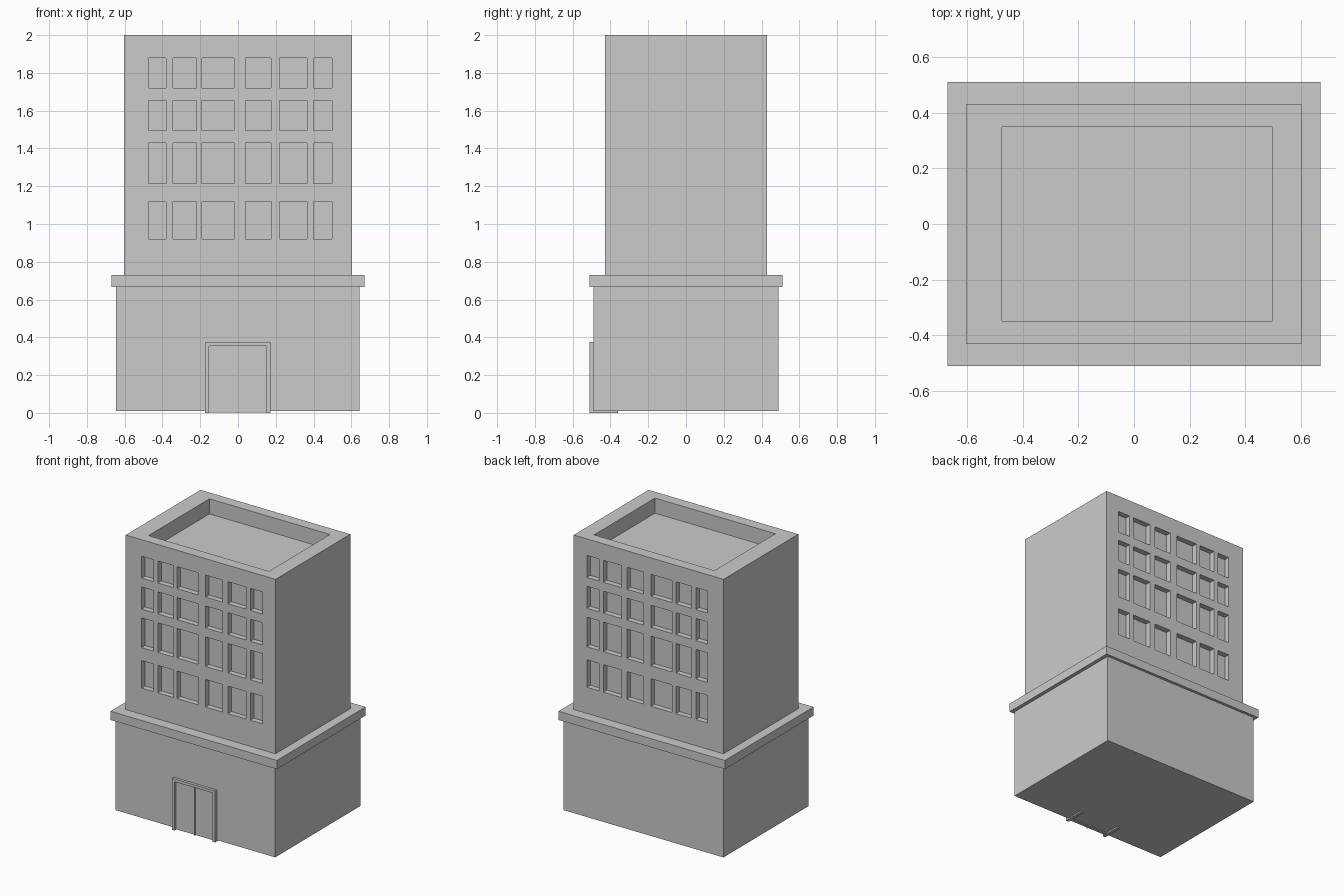
import bpy, bmesh
from mathutils import Matrix, Vector

if "Cube" in bpy.data.objects:
    bpy.data.objects.remove(bpy.data.objects["Cube"])


def boxes(name, bounds):
    """One object made of boxes given as (x0, x1, y0, y1, z0, z1)."""
    bm = bmesh.new()
    for x0, x1, y0, y1, z0, z1 in bounds:
        centre = Vector((x0 + x1, y0 + y1, z0 + z1)) / 2
        size = (x1 - x0, y1 - y0, z1 - z0)
        bmesh.ops.create_cube(bm, size=1, matrix=Matrix.Translation(centre) @ Matrix.Diagonal((*size, 1)))
    mesh = bpy.data.meshes.new(name)
    bm.to_mesh(mesh)
    bm.free()
    obj = bpy.data.objects.new(name, mesh)
    bpy.context.collection.objects.link(obj)
    return obj


# Lower block and projecting ledge
boxes("base_block", [(-0.645, 0.643, -0.49, 0.49, 0.01, 0.667)])
boxes("ledge", [(-0.67, 0.67, -0.51, 0.51, 0.667, 0.73)])

# Tower
W, D = 0.603, 0.43
tower = boxes("tower", [(-W, W, -D, D, 0.73, 2.0)])

# Cutters: window pockets on front and back, plus the sunken roof
columns = [(-0.475, -0.38), (-0.345, -0.22), (-0.19, -0.02),
           (0.04, 0.175), (0.22, 0.365), (0.40, 0.498)]
rows = [(0.92, 1.12), (1.215, 1.43), (1.495, 1.655), (1.72, 1.88)]
depth = 0.04
cuts = [(-0.475, 0.495, -0.35, 0.35, 1.89, 2.1)]
for x0, x1 in columns:
    for z0, z1 in rows:
        cuts.append((x0, x1, -D - 0.1, -D + depth, z0, z1))
        cuts.append((x0, x1, D - depth, D + 0.1, z0, z1))
cutter = boxes("window_and_roof_cutter", cuts)
cutter.hide_render = True

mod = tower.modifiers.new("openings", 'BOOLEAN')
mod.operation = 'DIFFERENCE'
mod.solver = 'EXACT'
mod.object = cutter
bpy.context.view_layer.objects.active = tower
bpy.ops.object.modifier_apply(modifier=mod.name)
bpy.data.objects.remove(cutter)

# Entrance: frame posts and lintel, two door leaves, centre strip
boxes("door_frame", [(-0.175, -0.153, -0.51, -0.36, 0, 0.355),
                     (0.15, 0.172, -0.51, -0.36, 0, 0.355),
                     (-0.175, 0.172, -0.51, -0.36, 0.355, 0.375)])
boxes("door_leaves", [(-0.153, -0.003, -0.493, -0.47, 0.003, 0.355),
                      (0.0, 0.15, -0.493, -0.47, 0.003, 0.355)])
boxes("door_centre_strip", [(-0.004, 0.001, -0.5, -0.45, 0, 0.355)])
